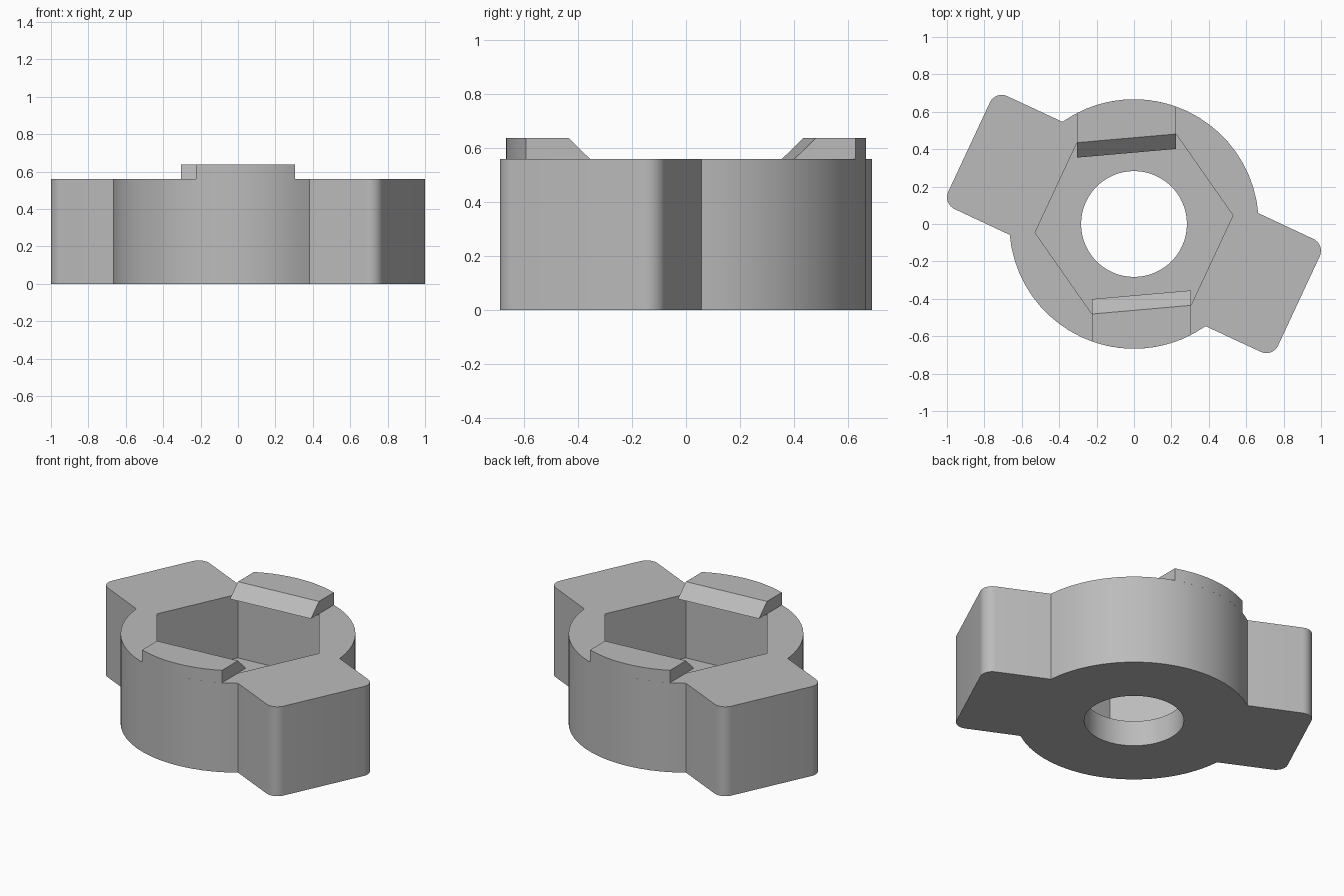
import bpy, bmesh
from math import radians, degrees, sin, cos, acos
from mathutils import Vector, Matrix

HUB_R, HEIGHT, FLOOR, LIP_TOP = 0.667, 0.56, 0.16, 0.638
HEX_R, HEX_TURN = 0.531, 5
OVERHANG = 0.08

cube = bpy.data.objects.get("Cube")
if cube:
    bpy.data.objects.remove(cube, do_unlink=True)

grey = bpy.data.materials.new("plain grey")
grey.use_nodes = True
colour = (0.5, 0.5, 0.5, 1)
grey.diffuse_color = colour
grey.node_tree.nodes["Principled BSDF"].inputs["Base Color"].default_value = colour


def arc(radius, start, end, steps, centre=(0, 0)):
    """Points along an arc, angles in degrees."""
    angles = [radians(start + (end - start) * i / steps) for i in range(steps + 1)]
    return [Vector((centre[0] + radius * cos(a), centre[1] + radius * sin(a))) for a in angles]


def prism(name, bottom, top, z0, z1):
    """Solid between two matching outlines."""
    bm = bmesh.new()
    low = [bm.verts.new((p.x, p.y, z0)) for p in bottom]
    high = [bm.verts.new((p.x, p.y, z1)) for p in top]
    bm.faces.new(low[::-1])
    bm.faces.new(high)
    n = len(low)
    for i in range(n):
        j = (i + 1) % n
        bm.faces.new((low[i], low[j], high[j], high[i]))
    bmesh.ops.recalc_face_normals(bm, faces=bm.faces)
    mesh = bpy.data.meshes.new(name)
    bm.to_mesh(mesh)
    bm.free()
    mesh.materials.append(grey)
    obj = bpy.data.objects.new(name, mesh)
    bpy.context.collection.objects.link(obj)
    return obj


def activate(obj):
    bpy.ops.object.select_all(action="DESELECT")
    obj.select_set(True)
    bpy.context.view_layer.objects.active = obj


def cut(obj, cutter):
    cutter.hide_render = True
    activate(obj)
    mod = obj.modifiers.new("cut", "BOOLEAN")
    mod.operation, mod.solver, mod.object = "DIFFERENCE", "EXACT", cutter
    bpy.ops.object.modifier_apply(modifier=mod.name)
    bpy.data.objects.remove(cutter, do_unlink=True)


# Hub with two rounded arms, one half turned to make the other
half = (arc(0.07, -90, 0, 8, (0.903, -0.263))
        + arc(0.07, 0, 90, 8, (0.903, 0.263))
        + arc(HUB_R, 30, 150, 20))
outline = [Matrix.Rotation(radians(a), 2) @ p for a in (-25, 155) for p in half]
body = prism("hub_with_arms", outline, outline, 0, HEIGHT)

# Hexagonal pocket and round through hole
hexagon = arc(HEX_R, HEX_TURN, HEX_TURN + 300, 5)
cut(body, prism("pocket_cutter", hexagon, hexagon, FLOOR, 1))
bore = arc(0.283, 0, 354, 59)
cut(body, prism("bore_cutter", bore, bore, -0.2, 0.4))

# Raised lips with sloped inner faces reaching over the pocket
right, left = hexagon[1], hexagon[2]
rim = arc(HUB_R, degrees(acos(right.x / HUB_R)), degrees(acos(left.x / HUB_R)), 10)
shift = Vector((0, -OVERHANG))
lip_top = rim + [left, right]
lip_bottom = rim + [left + shift, right + shift]
parts = [body]
for name, sign in (("back_lip", 1), ("front_lip", -1)):
    parts.append(prism(name, [p * sign for p in lip_bottom],
                       [p * sign for p in lip_top], HEIGHT, LIP_TOP))

for part in parts:
    activate(part)
    bpy.ops.object.shade_smooth_by_angle(angle=radians(25))
